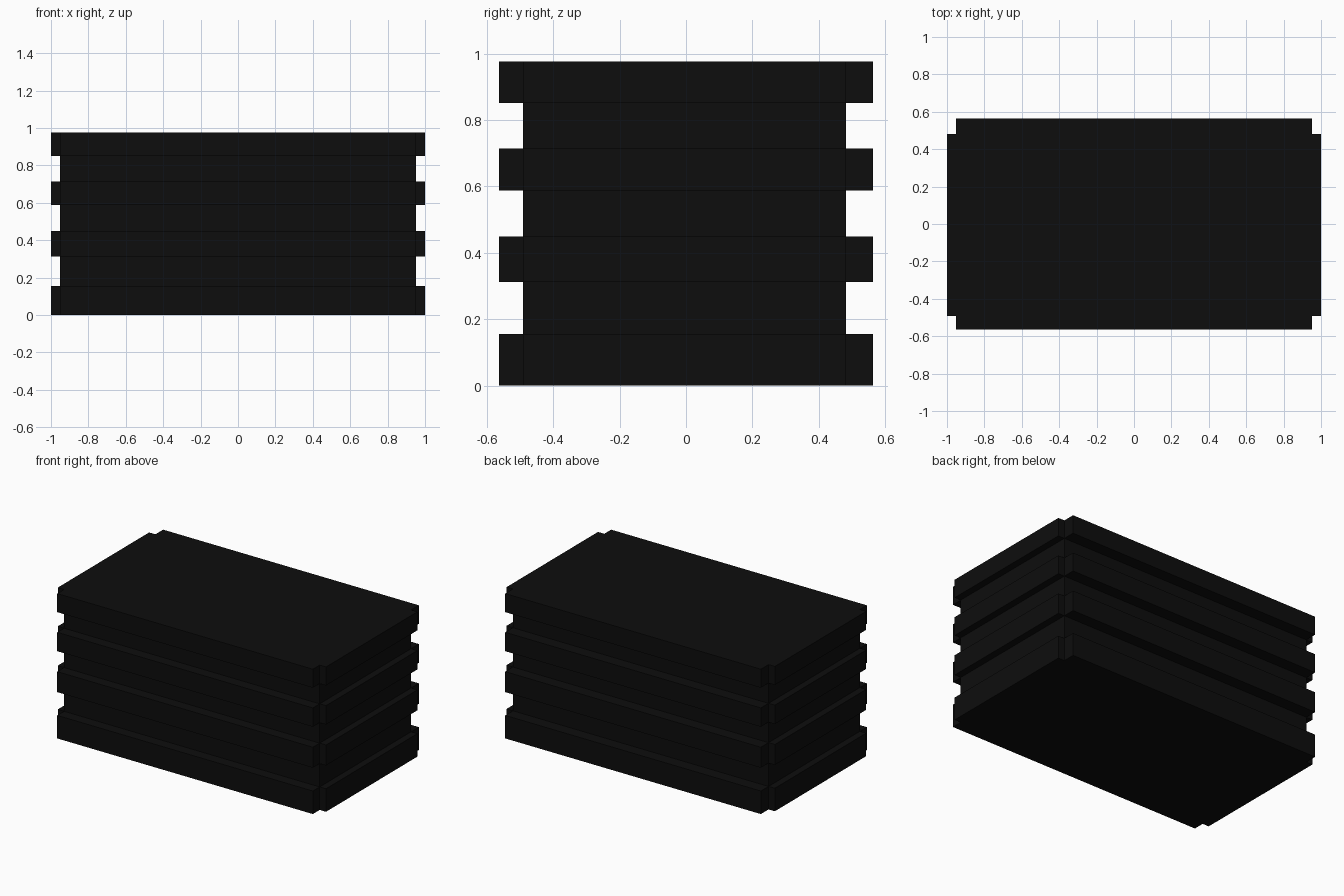
import bpy, bmesh

if "Cube" in bpy.data.objects:
    bpy.data.objects.remove(bpy.data.objects["Cube"])

X_CORE, X_RIB = 0.953, 1.0
Y0_CORE, Y1_CORE = -0.491, 0.482
Y_RIB = 0.564

black = bpy.data.materials.new("black")
black.diffuse_color = (0.004, 0.004, 0.004, 1)
black.use_nodes = True
black.node_tree.nodes["Principled BSDF"].inputs["Base Color"].default_value = black.diffuse_color


def prism(name, outline, z0, z1):
    """Extrude a flat outline from z0 up to z1."""
    bm = bmesh.new()
    face = bm.faces.new([bm.verts.new((x, y, z0)) for x, y in outline])
    top = bmesh.ops.extrude_face_region(bm, geom=[face], use_keep_orig=True)["geom"]
    moved = [v for v in top if isinstance(v, bmesh.types.BMVert)]
    bmesh.ops.translate(bm, verts=moved, vec=(0, 0, z1 - z0))
    bmesh.ops.recalc_face_normals(bm, faces=bm.faces)
    mesh = bpy.data.meshes.new(name)
    bm.to_mesh(mesh)
    bm.free()
    mesh.materials.append(black)
    obj = bpy.data.objects.new(name, mesh)
    bpy.context.collection.objects.link(obj)
    return obj


core = [(-X_CORE, Y0_CORE), (X_CORE, Y0_CORE), (X_CORE, Y1_CORE), (-X_CORE, Y1_CORE)]

# Rib outline: rectangle with a square notch at each corner
band = [(-X_CORE, -Y_RIB), (X_CORE, -Y_RIB), (X_CORE, Y0_CORE), (X_RIB, Y0_CORE),
        (X_RIB, Y1_CORE), (X_CORE, Y1_CORE), (X_CORE, Y_RIB), (-X_CORE, Y_RIB),
        (-X_CORE, Y1_CORE), (-X_RIB, Y1_CORE), (-X_RIB, Y0_CORE), (-X_CORE, Y0_CORE)]

ribs = [(0, 0.155), (0.312, 0.45), (0.588, 0.715), (0.851, 0.976)]

# Four protruding ribs
for i, (z0, z1) in enumerate(ribs):
    prism(f"rib_{i + 1}", band, z0, z1)

# Recessed core walls filling the gaps between ribs
for i in range(len(ribs) - 1):
    prism(f"core_{i + 1}", core, ribs[i][1], ribs[i + 1][0])
